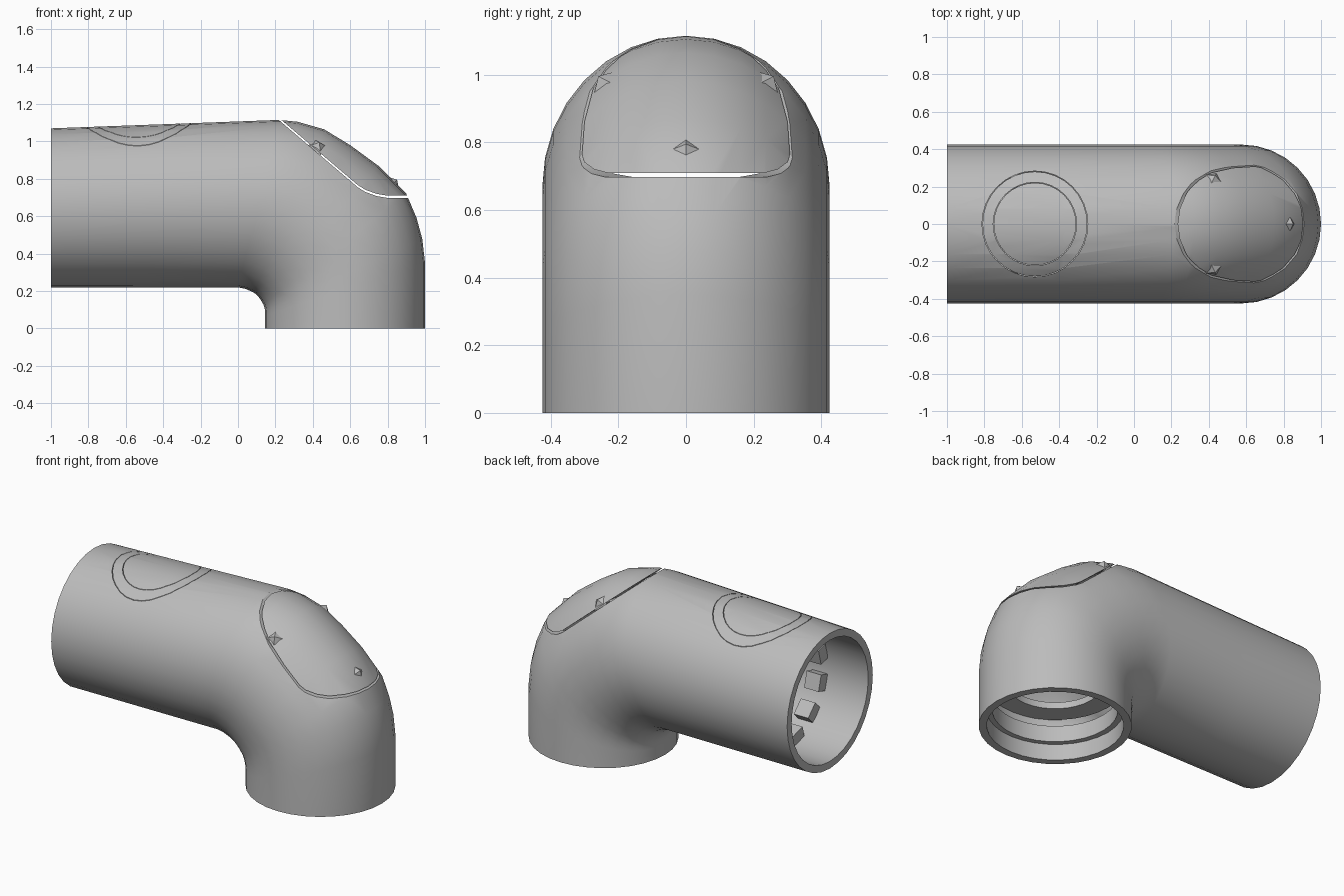
import bpy, bmesh, math
from mathutils import Vector

if "Cube" in bpy.data.objects:
    bpy.data.objects.remove(bpy.data.objects["Cube"])

grey = bpy.data.materials.new("plain grey")
grey.use_nodes = True
GREY = (0.5, 0.5, 0.5, 1)
grey.diffuse_color = GREY
grey.node_tree.nodes["Principled BSDF"].inputs["Base Color"].default_value = GREY

SIDES = 32
HALF = 0.425      # half width of the pipe
LEG_X = 0.573     # axis of the upright leg
ARM_Z = 0.645     # axis of the level arm


def finish(name, bm):
    bmesh.ops.recalc_face_normals(bm, faces=bm.faces)
    mesh = bpy.data.meshes.new(name)
    bm.to_mesh(mesh)
    bm.free()
    obj = bpy.data.objects.new(name, mesh)
    bpy.context.collection.objects.link(obj)
    mesh.materials.append(grey)
    return obj


def loft(name, rings, closed=False):
    """Skin a row of rings that all have the same number of points."""
    bm = bmesh.new()
    rows = [[bm.verts.new(p) for p in ring] for ring in rings]
    pairs = list(zip(rows, rows[1:]))
    if closed:
        pairs.append((rows[-1], rows[0]))
    for a, b in pairs:
        for i in range(len(a)):
            j = (i + 1) % len(a)
            bm.faces.new((a[i], a[j], b[j], b[i]))
    return finish(name, bm)


def section(outer, inner):
    """Oval ring spanning an outer and an inner bend point (x, z)."""
    o, i = Vector((outer[0], 0, outer[1])), Vector((inner[0], 0, inner[1]))
    mid, axis = (o + i) / 2, (o - i) / 2
    side = Vector((0, HALF, 0))
    angles = [math.tau * k / SIDES for k in range(SIDES)]
    return [mid + axis * math.cos(t) + side * math.sin(t) for t in angles]


def washer(name, x, r_in, r_out, low, high):
    """Flat upright ring with a square cross-section."""
    corners = [(r_in, low), (r_out, low), (r_out, high), (r_in, high)]
    angles = [math.tau * k / SIDES for k in range(SIDES)]
    rings = [[(x + r * math.cos(t), r * math.sin(t), z) for t in angles]
             for r, z in corners]
    return loft(name, rings, closed=True)


def activate(obj):
    bpy.ops.object.select_all(action='DESELECT')
    obj.select_set(True)
    bpy.context.view_layer.objects.active = obj


def cut(obj, cutter):
    mod = obj.modifiers.new("cut", 'BOOLEAN')
    mod.operation = 'DIFFERENCE'
    mod.solver = 'EXACT'
    mod.object = cutter
    activate(obj)
    bpy.ops.object.modifier_apply(modifier=mod.name)
    bpy.data.objects.remove(cutter)


def smooth(obj):
    activate(obj)
    bpy.ops.object.shade_smooth_by_angle(angle=math.radians(35))


# Elbow pipe shell: outer bend point, inner bend point
bend = [
    ((-1, 1.07), (-1, 0.22)), ((-0.4, 1.092), (-0.5, 0.22)),
    ((0.22, 1.115), (0.0, 0.22)), ((0.32, 1.105), (0.04, 0.212)),
    ((0.46, 1.065), (0.085, 0.192)), ((0.6, 0.98), (0.105, 0.175)),
    ((0.75, 0.87), (0.12, 0.155)), ((0.9, 0.72), (0.135, 0.13)),
    ((0.955, 0.59), (0.142, 0.11)), ((0.985, 0.48), (0.145, 0.09)),
    ((1, 0.35), (0.145, 0.07)), ((1, 0), (0.145, 0)),
]
pipe = loft("elbow_pipe", [section(o, i) for o, i in bend])
wall = pipe.modifiers.new("wall", 'SOLIDIFY')
wall.thickness = 0.045
wall.offset = -1
activate(pipe)
bpy.ops.object.modifier_apply(modifier=wall.name)

# Seam that frees the lid over the bend
seam = [(0.1, 1.213), (0.22, 1.113), (0.64, 0.755), (0.68, 0.73),
        (0.74, 0.708), (0.8, 0.698), (1.1, 0.698)]
outline = seam + [(x, z + 0.012) for x, z in reversed(seam)]
bm = bmesh.new()
face = bm.faces.new([bm.verts.new((x, -0.6, z)) for x, z in outline])
grown = bmesh.ops.extrude_face_region(bm, geom=[face], use_keep_orig=True)
moved = [v for v in grown["geom"] if isinstance(v, bmesh.types.BMVert)]
bmesh.ops.translate(bm, verts=moved, vec=(0, 1.2, 0))
cut(pipe, finish("seam_cutter", bm))

# Hairline round seams of the flush port on the arm
for r in (0.22, 0.28):
    cut(pipe, washer("port_cutter", -0.53, r, r + 0.003, 0.85, 1.3))
smooth(pipe)

# Stepped collars inside the leg
for name, r_in, low, high in (("lower_collar", 0.35, 0.1, 0.2),
                              ("upper_collar", 0.26, 0.26, 0.3)):
    smooth(washer(name, LEG_X, r_in, 0.385, low, high))

# Ring of locking teeth inside the arm
TEETH = 12
for k in range(TEETH):
    t = math.tau * (k + 0.5) / TEETH
    bpy.ops.mesh.primitive_cube_add(
        size=1, location=(-0.67, 0.355 * math.sin(t), ARM_Z + 0.355 * math.cos(t)),
        rotation=(-t, 0, 0))
    tooth = bpy.context.object
    tooth.name = "locking_tooth"
    tooth.scale = (0.1, 0.1, 0.09)
    tooth.data.materials.append(grey)

# Pin tips poking through the lid
pins = [((0.84, 0, 0.785), (0.75, 0, 0.66))]
pins += [((0.43, s * 0.25, 0.985), (0.67, s * 1.38, 1.56)) for s in (-1, 1)]
for spot, normal in pins:
    n = Vector(normal).normalized()
    bpy.ops.mesh.primitive_cone_add(
        vertices=4, radius1=0.06, depth=0.035,
        location=Vector(spot) - n * 0.003,
        rotation=n.to_track_quat('Z', 'Y').to_euler())
    bpy.context.object.name = "pin_tip"
    bpy.context.object.data.materials.append(grey)
